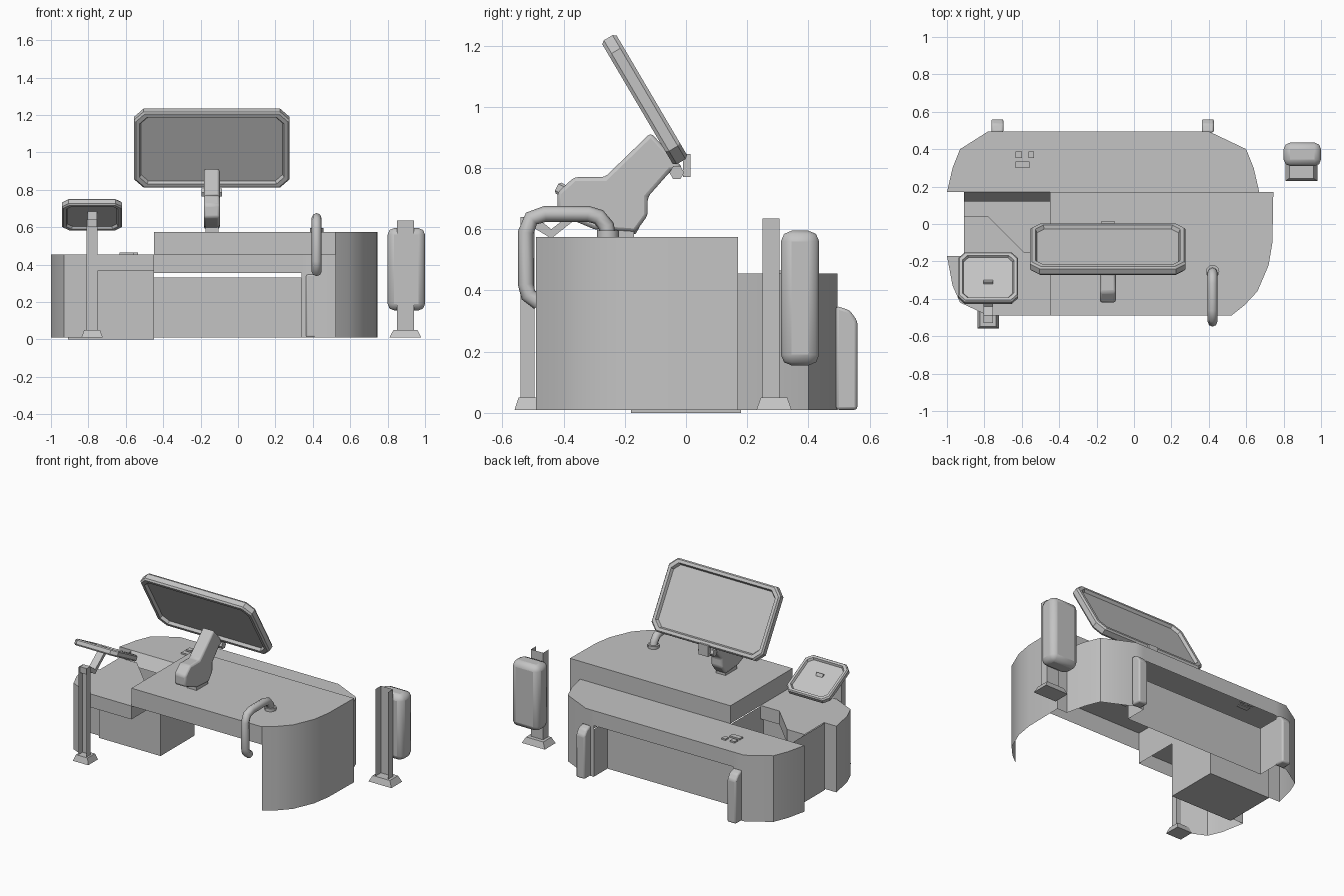
import bpy, bmesh, math
from mathutils import Matrix, Vector

cube = bpy.data.objects.get("Cube")
if cube:
    bpy.data.objects.remove(cube, do_unlink=True)

grey = bpy.data.materials.new("plain_grey")
grey.use_nodes = True
grey.diffuse_color = (0.55, 0.55, 0.55, 1)
grey.node_tree.nodes["Principled BSDF"].inputs["Base Color"].default_value = (0.55, 0.55, 0.55, 1)


def finish(name, bm, angle=35, bevel=0):
    bmesh.ops.recalc_face_normals(bm, faces=bm.faces)
    mesh = bpy.data.meshes.new(name)
    bm.to_mesh(mesh)
    bm.free()
    obj = bpy.data.objects.new(name, mesh)
    bpy.context.collection.objects.link(obj)
    mesh.materials.append(grey)
    if bevel:
        mod = obj.modifiers.new("bevel", "BEVEL")
        mod.width, mod.segments = bevel, 2
    bpy.ops.object.select_all(action="DESELECT")
    obj.select_set(True)
    bpy.context.view_layer.objects.active = obj
    bpy.ops.object.shade_smooth_by_angle(angle=math.radians(angle))
    return obj


def shell(name, top, outline):
    """Open-bottomed counter; each point holds the bottom of the wall that follows it."""
    bm = bmesh.new()
    rim = [bm.verts.new((x, y, top)) for x, y, _ in outline]
    bm.faces.new(rim)
    low = {}
    for i, (x, y, bottom) in enumerate(outline):
        if bottom is None:
            continue
        j = (i + 1) % len(outline)
        pair = []
        for k in (i, j):
            if (k, bottom) not in low:
                low[k, bottom] = bm.verts.new((*outline[k][:2], bottom))
            pair.append(low[k, bottom])
        bm.faces.new((rim[i], rim[j], pair[1], pair[0]))
    return finish(name, bm)


def strip(name, path, z0, z1):
    """Upright sheet along a path."""
    bm = bmesh.new()
    lo = [bm.verts.new((x, y, z0)) for x, y in path]
    hi = [bm.verts.new((x, y, z1)) for x, y in path]
    for i in range(len(path) - 1):
        bm.faces.new((lo[i], lo[i + 1], hi[i + 1], hi[i]))
    return finish(name, bm)


def sheet(name, corners):
    bm = bmesh.new()
    bm.faces.new([bm.verts.new(c) for c in corners])
    return finish(name, bm)


def box(name, x0, x1, y0, y1, z0, z1, taper=1, bevel=0):
    bm = bmesh.new()
    size = Vector((x1 - x0, y1 - y0, z1 - z0))
    mid = Vector((x0 + x1, y0 + y1, z0 + z1)) / 2
    bmesh.ops.create_cube(bm, size=1)
    for v in bm.verts:
        if v.co.z > 0:
            v.co.x *= taper
            v.co.y *= taper
        v.co = v.co * size + mid
    return finish(name, bm, 35, bevel)


def side_prism(name, profile, x, width, bevel=0):
    """Profile of (y, z) points extruded along x."""
    bm = bmesh.new()
    face = bm.faces.new([bm.verts.new((x - width / 2, y, z)) for y, z in profile])
    out = bmesh.ops.extrude_face_region(bm, geom=[face])["geom"]
    bmesh.ops.translate(bm, verts=[g for g in out if isinstance(g, bmesh.types.BMVert)], vec=(width, 0, 0))
    return finish(name, bm, 35, bevel)


def screen(name, centre, width, height, thick, cut, border, lean):
    """Chamfered frame, hollow on both sides, around a thin panel."""
    bm = bmesh.new()

    def ring(inset, depth):
        w, h, c = width / 2 - inset, height / 2 - inset, cut - inset * 0.3
        pts = [(w, h - c), (w - c, h), (c - w, h), (-w, h - c),
               (-w, c - h), (c - w, -h), (w - c, -h), (w, c - h)]
        return [bm.verts.new((x, depth, z)) for x, z in pts]

    t = thick / 2
    loops = [ring(border * 1.3, -t * 0.3), ring(border, -t), ring(border * 0.3, -t), ring(0, -t * 0.6),
             ring(0, t * 0.6), ring(border * 0.3, t), ring(border, t), ring(border * 1.3, t * 0.3)]
    for a, b in zip(loops, loops[1:]):
        for i in range(8):
            j = (i + 1) % 8
            bm.faces.new((a[i], a[j], b[j], b[i]))
    bm.faces.new(loops[0])
    bm.faces.new(loops[-1])
    bm.transform(Matrix.Translation(centre) @ Matrix.Rotation(math.radians(lean), 4, "X"))
    return finish(name, bm, 30)


# Counters and curved outer walls
FLOOR = 0.01
shell("main_counter", 0.575, [
    (-0.45, 0.17, 0.455), (-0.45, -0.49, 0.455), (0.52, -0.49, FLOOR), (0.59, -0.435, FLOOR),
    (0.66, -0.36, FLOOR), (0.72, -0.22, FLOOR), (0.74, -0.1, FLOOR), (0.745, 0.17, FLOOR),
    (0.67, 0.17, 0.455)])
shell("rear_counter", 0.455, [
    (-1, 0.17, FLOOR), (-0.97, 0.3, FLOOR), (-0.93, 0.4, FLOOR), (-0.78, 0.495, FLOOR),
    (-0.7, 0.495, 0.355), (0.34, 0.495, FLOOR), (0.4, 0.495, FLOOR), (0.6, 0.4, FLOOR),
    (0.64, 0.3, FLOOR), (0.67, 0.17, None), (-0.91, 0.17, FLOOR)])
shell("side_counter", 0.455, [
    (-1, -0.17, FLOOR), (-0.97, -0.33, FLOOR), (-0.93, -0.42, FLOOR), (-0.78, -0.49, 0.365),
    (-0.45, -0.49, 0.365), (-0.45, -0.15, 0.365), (-0.59, -0.15, 0.365), (-0.78, 0.04, 0.365),
    (-0.91, 0.04, None), (-0.91, -0.17, FLOOR)])

# Recessed rear panel and the pedestal well under the side counter
strip("rear_panel", [(-0.7, 0.495), (-0.7, 0.35), (0.34, 0.35), (0.34, 0.495)], FLOOR, 0.33)
strip("pedestal_walls", [(-0.91, 0.18), (-0.91, -0.18), (-0.45, -0.18), (-0.45, 0.18), (-0.91, 0.18)], 0, 0.45)
sheet("pedestal_floor", [(-0.91, -0.18, 0), (-0.45, -0.18, 0), (-0.45, 0.18, 0), (-0.91, 0.18, 0)])
sheet("well_slope", [(-0.91, 0.17, 0.455), (-0.45, 0.17, 0.455), (-0.45, 0.12, 0.38), (-0.91, 0.12, 0.38)])

# Rear bumpers
for side, x in (("right", -0.73), ("left", 0.395)):
    side_prism(side + "_bumper", [(0.49, 0.01), (0.56, 0.01), (0.56, 0.3), (0.535, 0.335), (0.49, 0.35)],
               x, 0.065, 0.01)

# Small buttons on the rear counter
for i, (x, y, w) in enumerate([(-0.615, 0.37, 0.035), (-0.55, 0.37, 0.03), (-0.595, 0.317, 0.075)]):
    box("button_%d" % i, x - w / 2, x + w / 2, y - 0.017, y + 0.017, 0.45, 0.465)

# Large screen with its arm and fittings
screen("large_screen", (-0.14, -0.135, 1.023), 0.83, 0.47, 0.055, 0.05, 0.028, 30.5)
side_prism("screen_arm", [
    (-0.42, 0.65), (-0.42, 0.72), (-0.365, 0.77), (-0.265, 0.77), (-0.115, 0.915), (-0.01, 0.8),
    (-0.05, 0.79), (-0.125, 0.705), (-0.125, 0.645), (-0.165, 0.59), (-0.3, 0.6)], -0.14, 0.085, 0.012)
box("screen_fitting", -0.175, -0.105, -0.01, 0.015, 0.77, 0.845)
side_prism("screen_knob", [(-0.03 + 0.024 * math.cos(a * math.pi / 3), 0.785 + 0.024 * math.sin(a * math.pi / 3))
                           for a in range(6)], -0.14, 0.11)
box("arm_foot", -0.175, -0.105, -0.29, -0.17, 0.57, 0.61)

# Small screen on its post
screen("small_screen", (-0.78, -0.29, 0.667), 0.32, 0.3, 0.04, 0.035, 0.022, 62)


def channel_post(name, x, y, half, depth, top):
    """U-shaped upright on a tapered foot."""
    strip(name, [(x - half, y), (x - half, y + depth), (x + half, y + depth), (x + half, y)], 0.04, top)
    box(name + "_foot", x - half * 1.9, x + half * 1.9, y - 0.02, y + depth + 0.04, 0.01, 0.05, 0.75)


channel_post("screen_post", -0.78, -0.54, 0.03, 0.045, 0.64)
side_prism("screen_stay", [(-0.53, 0.6), (-0.49, 0.6), (-0.44, 0.57), (-0.3, 0.68), (-0.31, 0.7),
                           (-0.44, 0.6), (-0.49, 0.64), (-0.53, 0.64)], -0.78, 0.05)

# Free-standing post with a padded box
channel_post("side_post", 0.895, 0.25, 0.045, 0.055, 0.635)
box("side_box", 0.8, 1.0, 0.31, 0.435, 0.155, 0.595, 1, 0.035)

# Grab handle
curve = bpy.data.curves.new("handle_path", "CURVE")
curve.dimensions, curve.bevel_depth, curve.bevel_resolution, curve.use_fill_caps = "3D", 0.026, 2, True
path = [(-0.255, 0.57), (-0.26, 0.61), (-0.285, 0.64), (-0.32, 0.65), (-0.46, 0.65), (-0.505, 0.635),
        (-0.523, 0.59), (-0.523, 0.42), (-0.515, 0.385), (-0.48, 0.36)]
spline = curve.splines.new("POLY")
spline.points.add(len(path) - 1)
for p, (y, z) in zip(spline.points, path):
    p.co = (0.42, y, z, 1)
helper = bpy.data.objects.new("handle_path", curve)
bpy.context.collection.objects.link(helper)
bm = bmesh.new()
bm.from_mesh(helper.to_mesh())
helper.to_mesh_clear()
bpy.data.objects.remove(helper)
finish("grab_handle", bm, 50)
bm = bmesh.new()
bmesh.ops.create_cone(bm, cap_ends=True, segments=12, radius1=0.036, radius2=0.036, depth=0.02)
bm.transform(Matrix.Translation((0.42, -0.255, 0.585)))
finish("handle_flange", bm)
